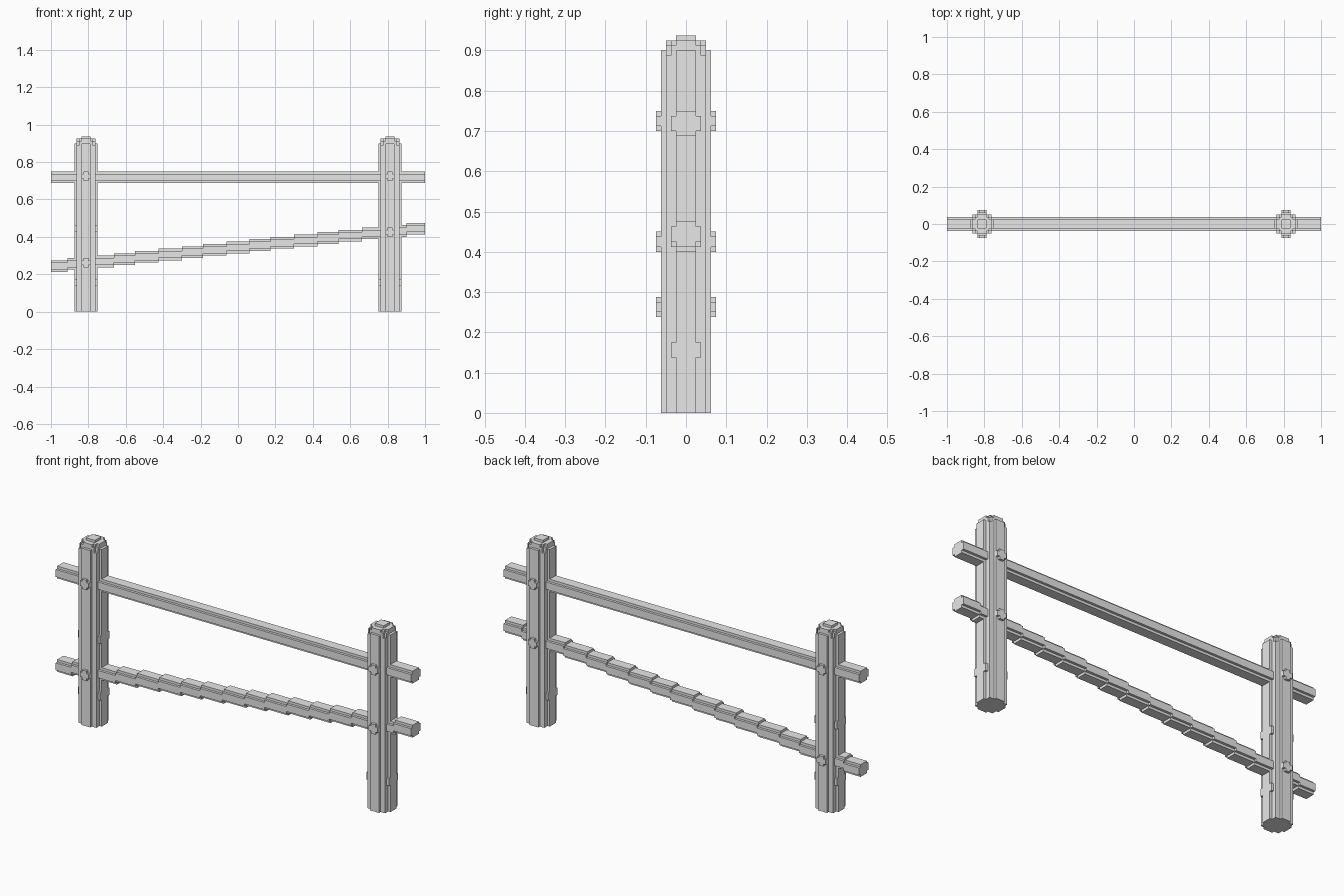
import bpy
import bmesh
from mathutils import Vector

U = 0.0125  # edge of one block; all sizes below are in blocks

cube = bpy.data.objects.get("Cube")
if cube:
    bpy.data.objects.remove(cube, do_unlink=True)

grey = bpy.data.materials.new("plain_grey")
grey.use_nodes = True
grey.diffuse_color = (0.8, 0.8, 0.8, 1)
grey.node_tree.nodes["Principled BSDF"].inputs["Base Color"].default_value = (0.8, 0.8, 0.8, 1)

# Stepped quarter outlines, mirrored into full cross-sections
POST = [(5, 2), (4, 2), (4, 4), (2, 4), (2, 5)]
RAIL = [(3, 1.5), (2, 1.5), (2, 2.5)]
PEG = [(2, 1), (1, 1), (1, 2)]

# Rounded post top: outline and top height of each layer
POST_LAYERS = [
    (POST, 71),
    ([(5, 2), (4, 2), (4, 3), (3, 3), (3, 4), (2, 4), (2, 5)], 72),
    ([(4, 3), (3, 3), (3, 4)], 73),
    ([(4, 2), (3, 2), (3, 3), (2, 3), (2, 4)], 74),
    ([(2, 2)], 75),
]


def full_outline(quarter):
    back = quarter[::-1]
    return (quarter + [(-a, b) for a, b in back]
            + [(-a, -b) for a, b in quarter] + [(a, -b) for a, b in back])


def prism(bm, quarter, axis, start, end, centre):
    """Extrude a mirrored outline along an axis from start to end."""
    place = {
        "x": lambda a, b, t: (t, a, b),
        "y": lambda a, b, t: (a, t, b),
        "z": lambda a, b, t: (a, b, t),
    }[axis]
    c = Vector(centre)
    verts = [bm.verts.new((c + Vector(place(a, b, start))) * U)
             for a, b in full_outline(quarter)]
    face = bm.faces.new(verts)
    made = bmesh.ops.extrude_face_region(bm, geom=[face], use_keep_orig=True)
    moved = [g for g in made["geom"] if isinstance(g, bmesh.types.BMVert)]
    shift = Vector(place(0, 0, end - start)) * U
    bmesh.ops.translate(bm, verts=moved, vec=shift)


def finish(bm, name):
    bmesh.ops.recalc_face_normals(bm, faces=bm.faces)
    mesh = bpy.data.meshes.new(name)
    bm.to_mesh(mesh)
    bm.free()
    mesh.materials.append(grey)
    obj = bpy.data.objects.new(name, mesh)
    bpy.context.collection.objects.link(obj)


# Posts with pegs through them and plugged spare sockets
for side, x, peg_heights, plug_heights in (
        ("left", 65, (58, 34), (12.5,)),
        ("right", -65, (58, 21), (12.5, 35.5))):
    bm = bmesh.new()
    bottom = 0
    for outline, top in POST_LAYERS:
        prism(bm, outline, "z", bottom, top, (x, 0, 0))
        bottom = top
    finish(bm, side + "_post")

    bm = bmesh.new()
    for z in peg_heights:
        prism(bm, PEG, "y", -6, 6, (x, 0, z))
    finish(bm, side + "_pegs")

    bm = bmesh.new()
    for z in plug_heights:
        prism(bm, RAIL, "x", -5, 5, (x, 0, z))
    finish(bm, side + "_socket_plugs")

# Level top rail
bm = bmesh.new()
prism(bm, RAIL, "x", -80, 80, (0, 0, 57.5))
finish(bm, "top_rail")

# Sloping lower rail, rising one block at every step
bm = bmesh.new()
STEPS = 16
breaks = [-80] + [round(-72.6 + 9.67 * k) for k in range(STEPS)] + [80]
for k in range(STEPS + 1):
    prism(bm, RAIL, "x", breaks[k], breaks[k + 1], (0, 0, 19.5 + k))
finish(bm, "sloping_rail")
